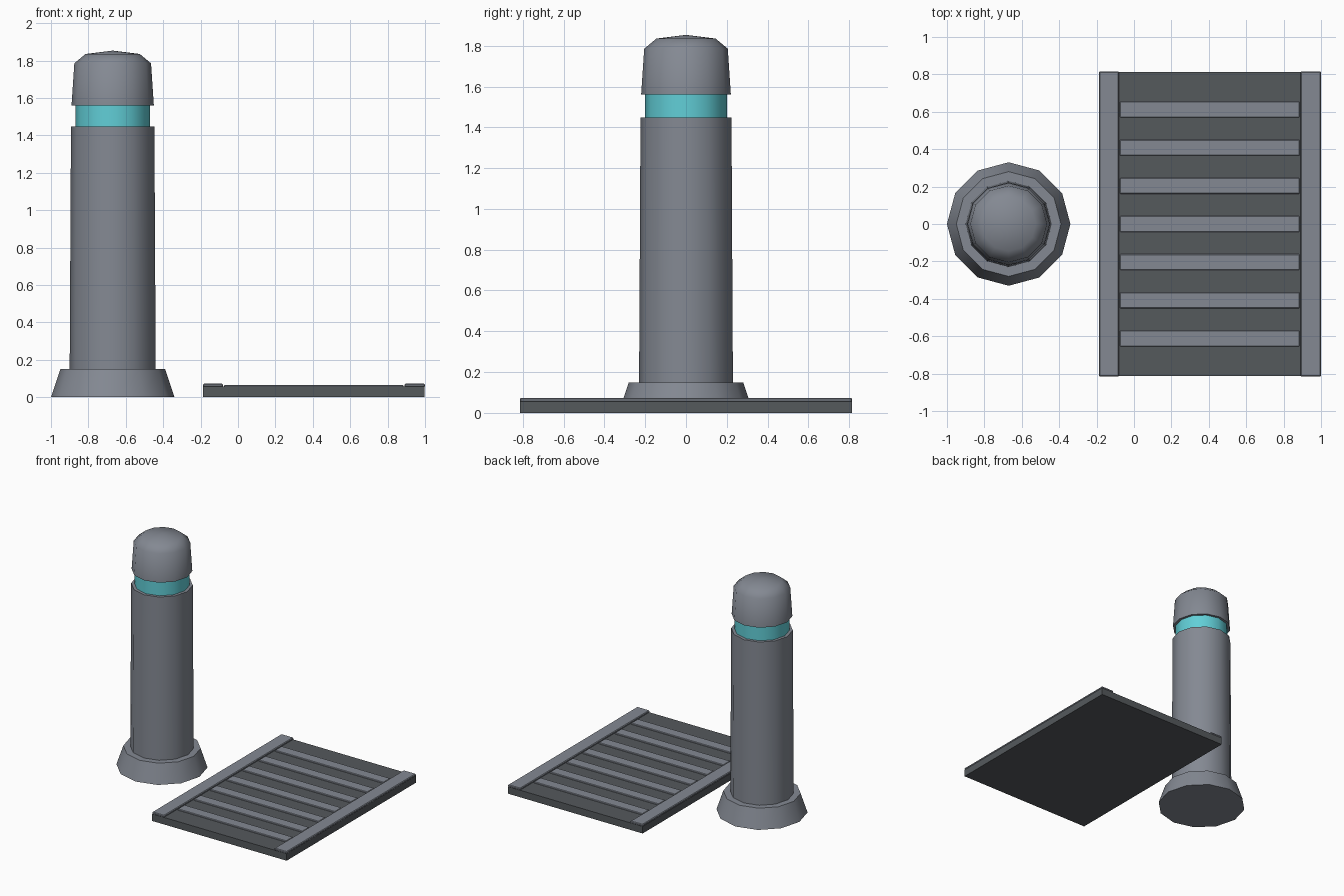
import bpy
import math

cube = bpy.data.objects.get("Cube")
if cube:
    bpy.data.objects.remove(cube, do_unlink=True)


def material(name, color):
    m = bpy.data.materials.new(name)
    m.use_nodes = True
    m.diffuse_color = (*color, 1)
    m.node_tree.nodes["Principled BSDF"].inputs["Base Color"].default_value = (*color, 1)
    return m


grey = material("steel grey", (0.23, 0.25, 0.29))
dark = material("dark iron", (0.09, 0.1, 0.108))
teal = material("teal light", (0.12, 0.62, 0.68))

SIDES = 12
POST_X = -0.67


def turned(name, profile, mat):
    """Closed lathe part from (radius, height) pairs."""
    verts, faces = [], []
    for r, z in profile:
        for i in range(SIDES):
            a = math.tau * i / SIDES
            verts.append((r * math.cos(a), r * math.sin(a), z))
    for k in range(len(profile) - 1):
        for i in range(SIDES):
            j = (i + 1) % SIDES
            lo, hi = k * SIDES, (k + 1) * SIDES
            faces.append((lo + i, lo + j, hi + j, hi + i))
    faces.append(tuple(reversed(range(SIDES))))
    last = (len(profile) - 1) * SIDES
    if name == "cap":
        # Low point finishing the dome
        verts.append((0, 0, 1.853))
        faces += [(last + i, last + (i + 1) % SIDES, len(verts) - 1) for i in range(SIDES)]
    else:
        faces.append(tuple(range(last, last + SIDES)))
    mesh = bpy.data.meshes.new(name)
    mesh.from_pydata(verts, [], faces)
    mesh.materials.append(mat)
    ob = bpy.data.objects.new(name, mesh)
    ob.location.x = POST_X
    bpy.context.collection.objects.link(ob)
    bpy.ops.object.select_all(action="DESELECT")
    ob.select_set(True)
    bpy.context.view_layer.objects.active = ob
    bpy.ops.object.shade_smooth_by_angle(angle=math.radians(50))
    return ob


def box(name, x, y, z, mat, bevel=0):
    """Box spanning the given (min, max) ranges."""
    bpy.ops.mesh.primitive_cube_add(size=1, location=[sum(s) / 2 for s in (x, y, z)])
    ob = bpy.context.object
    ob.name = name
    ob.scale = [s[1] - s[0] for s in (x, y, z)]
    bpy.ops.object.transform_apply(location=False, rotation=False, scale=True)
    ob.data.materials.append(mat)
    if bevel:
        mod = ob.modifiers.new("soft edges", "BEVEL")
        mod.width = bevel
        mod.segments = 1
    return ob


# Bollard
turned("base", [(0.33, 0), (0.28, 0.15)], grey)
turned("shaft", [(0.23, 0.15), (0.223, 1.447)], grey)
turned("light_band", [(0.2, 1.44), (0.2, 1.57)], teal)
turned("cap", [(0.22, 1.56), (0.205, 1.785), (0.145, 1.835)], grey)

# Floor grate: plate, side rails and cross bars
box("grate_plate", (-0.187, 0.998), (-0.813, 0.813), (0, 0.056), dark)
for name, x in (("right_rail", (-0.188, -0.08)), ("left_rail", (0.89, 1.0))):
    box(name, x, (-0.815, 0.815), (0.054, 0.072), grey, 0.005)
for i in range(-3, 4):
    y = i * 0.204
    box(f"cross_bar_{i + 4}", (-0.075, 0.885), (y - 0.043, y + 0.043), (0.05, 0.066), grey, 0.004)
